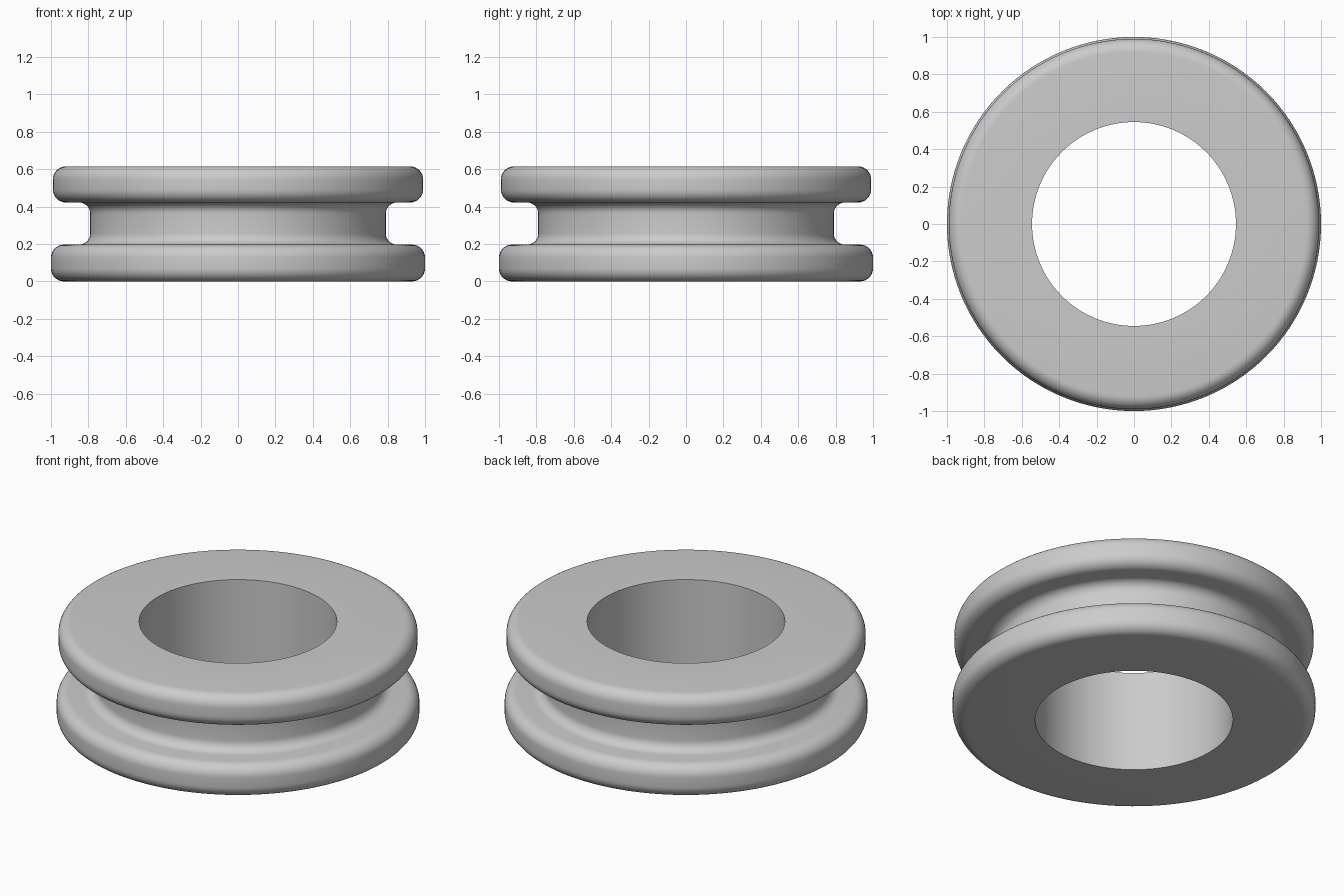
import bpy, bmesh
from math import pi
from mathutils import Vector

cube = bpy.data.objects.get("Cube")
if cube:
    bpy.data.objects.remove(cube, do_unlink=True)

SEGMENTS = 128
ARC_STEPS = 8

# Plain grey material
grey = bpy.data.materials.new("plain grey")
grey.use_nodes = True
colour = (0.6, 0.6, 0.6, 1)
grey.diffuse_color = colour
grey.node_tree.nodes["Principled BSDF"].inputs["Base Color"].default_value = colour


def rounded(corners):
    """Replace each right-angled (radius, height, fillet) corner by an arc."""
    points = []
    for i, (r, z, fillet) in enumerate(corners):
        here = Vector((r, 0, z))
        if not fillet:
            points.append(here)
            continue
        before, after = corners[i - 1], corners[(i + 1) % len(corners)]
        u = (Vector((before[0], 0, before[1])) - here).normalized() * fillet
        v = (Vector((after[0], 0, after[1])) - here).normalized() * fillet
        centre = here + u + v
        for k in range(ARC_STEPS + 1):
            turn = k / ARC_STEPS * pi / 2
            arc = Vector((turn, 0, 0))
            from math import sin, cos
            points.append(centre - v * cos(turn) - u * sin(turn))
    return points


# Ring section: bore, lower flange, groove, upper flange
section = rounded([
    (0.545, 0.0, 0), (1.0, 0.0, 0.07), (1.0, 0.197, 0.07),
    (0.79, 0.197, 0.06), (0.79, 0.422, 0.06),
    (0.99, 0.422, 0.07), (0.99, 0.615, 0.07), (0.545, 0.615, 0),
])

# Revolve the closed section about the vertical axis
bm = bmesh.new()
verts = [bm.verts.new(p) for p in section]
edges = [bm.edges.new((verts[i - 1], verts[i])) for i in range(len(verts))]
bmesh.ops.spin(bm, geom=verts + edges, cent=(0, 0, 0), axis=(0, 0, 1),
               angle=2 * pi, steps=SEGMENTS, use_merge=True)
bmesh.ops.remove_doubles(bm, verts=bm.verts, dist=0.0001)
bmesh.ops.recalc_face_normals(bm, faces=bm.faces)

mesh = bpy.data.meshes.new("grooved_ring")
bm.to_mesh(mesh)
bm.free()
mesh.materials.append(grey)
ring = bpy.data.objects.new("grooved_ring", mesh)
bpy.context.collection.objects.link(ring)

# Smooth curves, keeping the bore rims sharp
bpy.context.view_layer.objects.active = ring
ring.select_set(True)
bpy.ops.object.shade_smooth_by_angle(angle=pi / 6)
